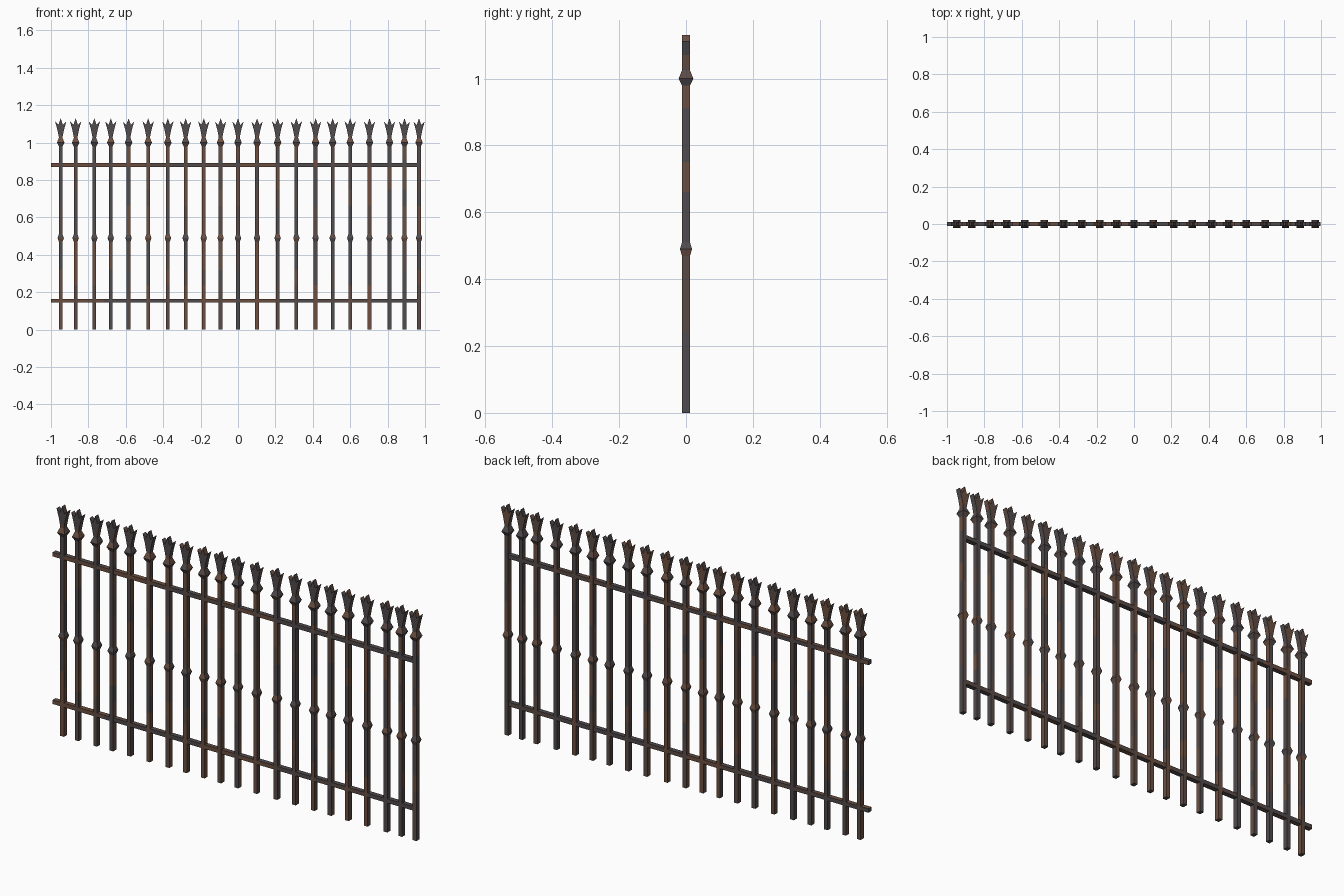
import bpy, bmesh, random

if "Cube" in bpy.data.objects:
    bpy.data.objects.remove(bpy.data.objects["Cube"])

random.seed(4)


def material(name, rgb):
    m = bpy.data.materials.new(name)
    m.diffuse_color = (*rgb, 1)
    m.use_nodes = True
    m.node_tree.nodes["Principled BSDF"].inputs["Base Color"].default_value = m.diffuse_color
    return m


MATS = [material("dark_iron", (0.082, 0.069, 0.072)),
        material("brown_iron", (0.105, 0.070, 0.060)),
        material("rust", (0.150, 0.078, 0.052))]


def finish(name, bm):
    bmesh.ops.recalc_face_normals(bm, faces=bm.faces)
    me = bpy.data.meshes.new(name)
    bm.to_mesh(me)
    bm.free()
    for m in MATS:
        me.materials.append(m)
    ob = bpy.data.objects.new(name, me)
    bpy.context.collection.objects.link(ob)
    return ob


def pick(rusty):
    """Random weathering: mostly iron, some brown, a little rust."""
    r = random.random()
    return 2 if r < 0.3 * rusty else 1 if r < 0.6 * rusty else 0


def loft(bm, rings, rusty):
    """Join square rings into a closed solid with weathered bands."""
    rows = [[bm.verts.new(p) for p in ring] for ring in rings]
    for a, b in zip(rows, rows[1:]):
        for i in range(4):
            j = (i + 1) % 4
            f = bm.faces.new((a[i], a[j], b[j], b[i]))
            f.material_index = pick(rusty)
    bm.faces.new(rows[0][::-1])
    bm.faces.new(rows[-1])


CORNERS = ((-1, -1), (1, -1), (1, 1), (-1, 1))
BW, BD = 0.010, 0.012

# height, half width, half depth up a picket, with its two knobs
PROFILE = [(0, BW, BD), (0.24, BW, BD), (0.32, BW, BD), (0.47, BW, BD),
           (0.49, 0.017, 0.018), (0.51, BW, BD), (0.66, BW, BD),
           (0.75, BW, BD), (0.87, BW, BD), (0.91, BW, BD), (0.98, BW, BD),
           (1.0, 0.020, 0.022), (1.025, BW, BD), (1.04, BW, BD)]

# right half of the three-pointed tip outline (x, z)
TIP = [(0.010, 1.03), (0.018, 1.07), (0.030, 1.113), (0.012, 1.095)]

XS = [-0.948, -0.868, -0.768, -0.680, -0.585, -0.480, -0.375, -0.280,
      -0.183, -0.093, 0, 0.102, 0.212, 0.312, 0.415, 0.506, 0.600, 0.703,
      0.810, 0.890, 0.968]

for n, x in enumerate(XS):
    # picket
    bm = bmesh.new()
    rusty = 1.25 if 4 < n < 12 else 0.8
    loft(bm, [[(x + sx * w, sy * d, z) for sx, sy in CORNERS]
              for z, w, d in PROFILE], rusty)
    finish(f"picket_{n + 1}", bm)

    # three-pointed finial, extruded through the depth
    bm = bmesh.new()
    outline = TIP + [(0, 1.13)] + [(-a, z) for a, z in reversed(TIP)]
    front = [bm.verts.new((x + a, -BD, z)) for a, z in outline]
    back = [bm.verts.new((x + a, BD, z)) for a, z in outline]
    bm.faces.new(front)
    bm.faces.new(back[::-1]).material_index = pick(1.2)
    for i in range(len(front)):
        j = (i + 1) % len(front)
        f = bm.faces.new((front[i], back[i], back[j], front[j]))
        f.material_index = pick(0.8)
    finish(f"finial_{n + 1}", bm)

# horizontal rails
for name, z in (("lower_rail", 0.155), ("upper_rail", 0.88)):
    bm = bmesh.new()
    stops = [-1, -0.72, -0.5, -0.35, -0.2, 0, 0.22, 0.45, 0.7, 0.96]
    loft(bm, [[(x, sy * 0.0115, z + sz * 0.010) for sy, sz in CORNERS]
              for x in stops], 0.9)
    finish(name, bm)
